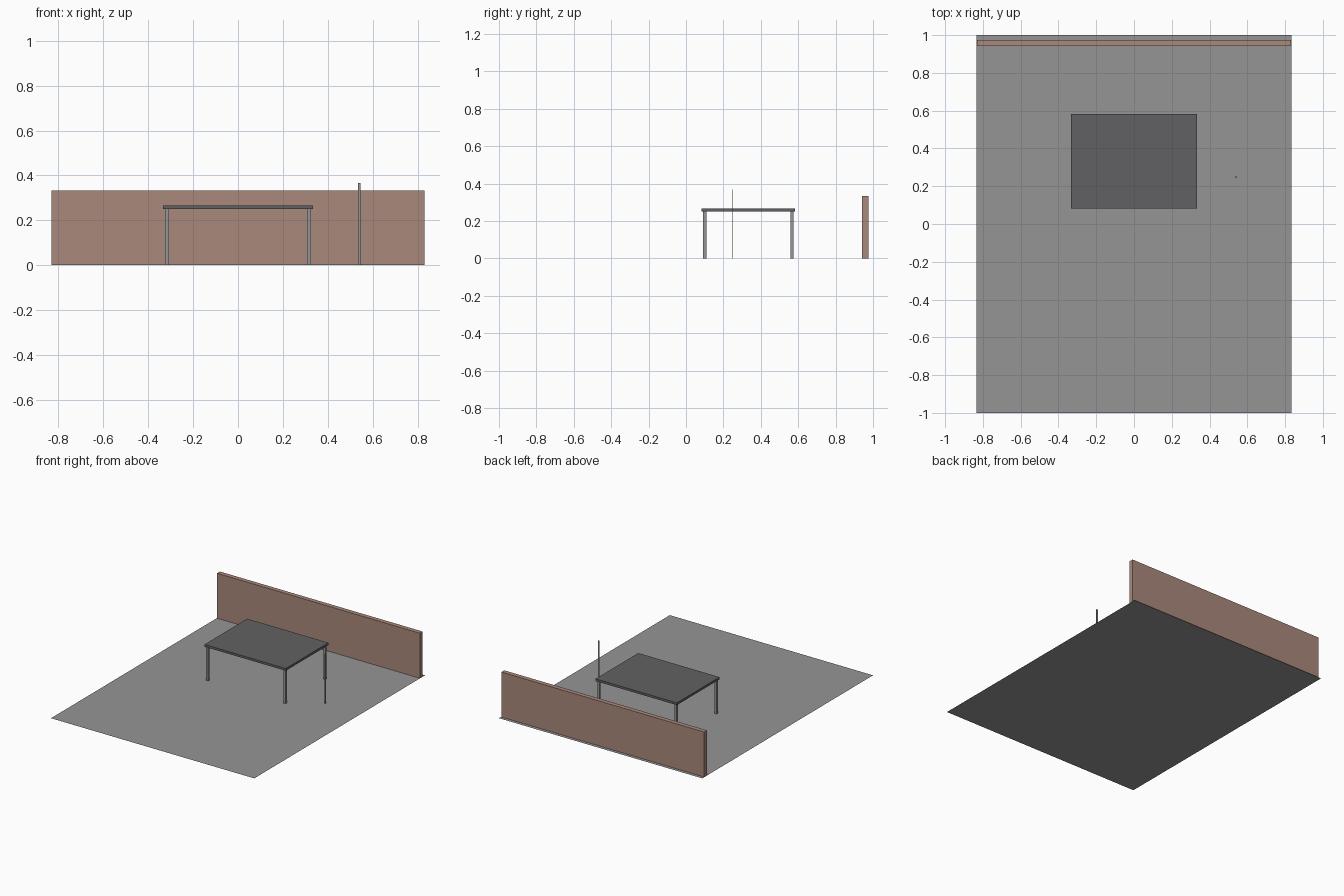
import bpy

if "Cube" in bpy.data.objects:
    bpy.data.objects.remove(bpy.data.objects["Cube"])


def material(name, rgb):
    m = bpy.data.materials.new(name)
    m.diffuse_color = (*rgb, 1.0)
    m.use_nodes = True
    m.node_tree.nodes["Principled BSDF"].inputs["Base Color"].default_value = m.diffuse_color
    return m


floor_grey = material("floor grey", (0.30, 0.30, 0.30))
wall_brown = material("wall brown", (0.40, 0.25, 0.20))
table_dark = material("table dark grey", (0.12, 0.12, 0.125))
metal_grey = material("metal grey", (0.30, 0.30, 0.31))


def box(name, center, size, mat):
    bpy.ops.mesh.primitive_cube_add(size=1, location=center)
    ob = bpy.context.object
    ob.name = name
    ob.scale = size
    bpy.ops.object.transform_apply(location=False, rotation=False, scale=True)
    ob.data.materials.append(mat)
    return ob


# Flat floor
bpy.ops.mesh.primitive_plane_add(size=1)
floor = bpy.context.object
floor.name = "floor"
floor.scale = (1.667, 2.0, 1.0)
bpy.ops.object.transform_apply(location=False, rotation=False, scale=True)
floor.data.materials.append(floor_grey)

# Low wall along the back edge
box("back_wall", (0, 0.9585, 0.1667), (1.662, 0.0333, 0.3333), wall_brown)

# Table: top slab and four square legs
box("table_top", (0, 0.3333, 0.2583), (0.6667, 0.5, 0.0167), table_dark)
for side, x in (("left", -0.3167), ("right", 0.3167)):
    for end, y in (("front", 0.1), ("back", 0.5667)):
        box(f"{end}_{side}_leg", (x, y, 0.125), (0.0167, 0.0167, 0.25), metal_grey)

# Thin upright strip beside the table
box("upright_pole", (0.54, 0.25, 0.1835), (0.0115, 0.005, 0.367), metal_grey)
